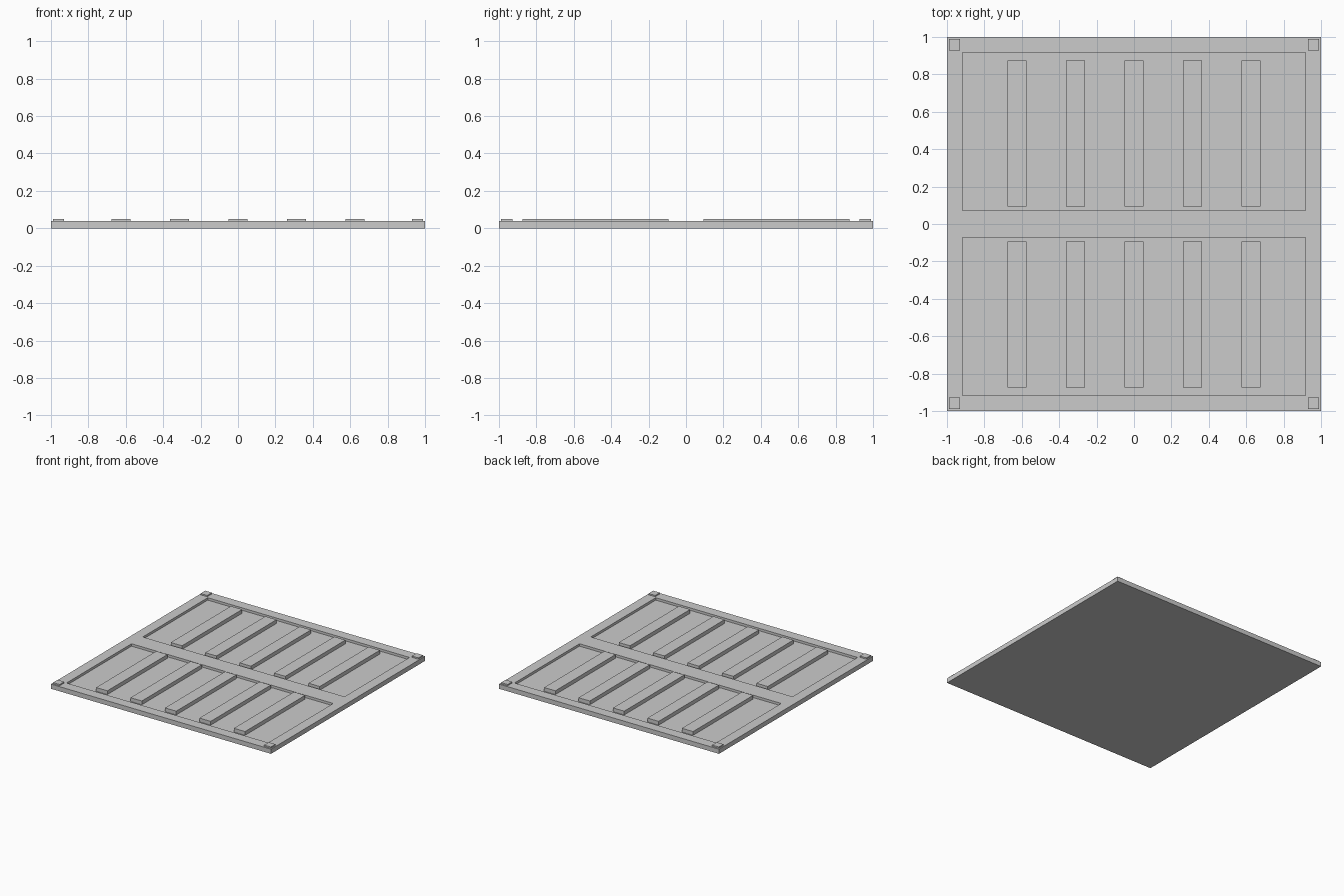
import bpy
import bmesh

cube = bpy.data.objects.get("Cube")
if cube:
    bpy.data.objects.remove(cube, do_unlink=True)

GREY = (0.6, 0.6, 0.6, 1.0)
grey = bpy.data.materials.new("plain_grey")
grey.use_nodes = True
grey.diffuse_color = GREY
grey.node_tree.nodes["Principled BSDF"].inputs["Base Color"].default_value = GREY

SLAB_TOP, FLOOR, RAISED_TOP = 0.038, 0.018, 0.049
PANEL_X, PANEL_IN, PANEL_OUT = 0.917, 0.073, 0.917


def add_object(name, bm):
    bmesh.ops.recalc_face_normals(bm, faces=bm.faces)
    mesh = bpy.data.meshes.new(name)
    bm.to_mesh(mesh)
    bm.free()
    mesh.materials.append(grey)
    obj = bpy.data.objects.new(name, mesh)
    bpy.context.collection.objects.link(obj)


def add_box(name, low, high):
    bm = bmesh.new()
    bmesh.ops.create_cube(bm, size=1)
    for v in bm.verts:
        v.co = [(a + b) / 2 + c * (b - a) for a, b, c in zip(low, high, v.co)]
    add_object(name, bm)


# Slab with two sunken panels
bm = bmesh.new()
xs = (-1, -PANEL_X, PANEL_X, 1)
ys = (-1, -PANEL_OUT, -PANEL_IN, PANEL_IN, PANEL_OUT, 1)
grid = [[bm.verts.new((x, y, SLAB_TOP)) for y in ys] for x in xs]
panels = []
for i in range(len(xs) - 1):
    for j in range(len(ys) - 1):
        face = bm.faces.new((grid[i][j], grid[i + 1][j],
                             grid[i + 1][j + 1], grid[i][j + 1]))
        if i == 1 and j in (1, 3):
            panels.append(face)
bm.normal_update()
rim = [e for e in bm.edges if e.is_boundary]
bmesh.ops.inset_individual(bm, faces=panels, thickness=0, depth=FLOOR - SLAB_TOP)
skirt = bmesh.ops.extrude_edge_only(bm, edges=rim)["geom"]
for v in skirt:
    if isinstance(v, bmesh.types.BMVert):
        v.co.z = 0
bottom = [e for e in skirt if isinstance(e, bmesh.types.BMEdge) and e.is_boundary]
bmesh.ops.contextual_create(bm, geom=bottom)
add_object("slab", bm)

# Raised ribs in each panel, and a pad on each corner
for side, sy in (("front", -1), ("back", 1)):
    y0, y1 = sorted((sy * 0.094, sy * 0.875))
    for n in range(5):
        x = (n - 2) * 0.313
        add_box(f"{side}_rib_{n + 1}", (x - 0.051, y0, FLOOR),
                (x + 0.051, y1, RAISED_TOP))
    for hand, sx in (("right", -1), ("left", 1)):
        x, y = sx * 0.96, sy * 0.958
        add_box(f"{side}_{hand}_corner_pad", (x - 0.03, y - 0.03, SLAB_TOP),
                (x + 0.03, y + 0.03, RAISED_TOP))
